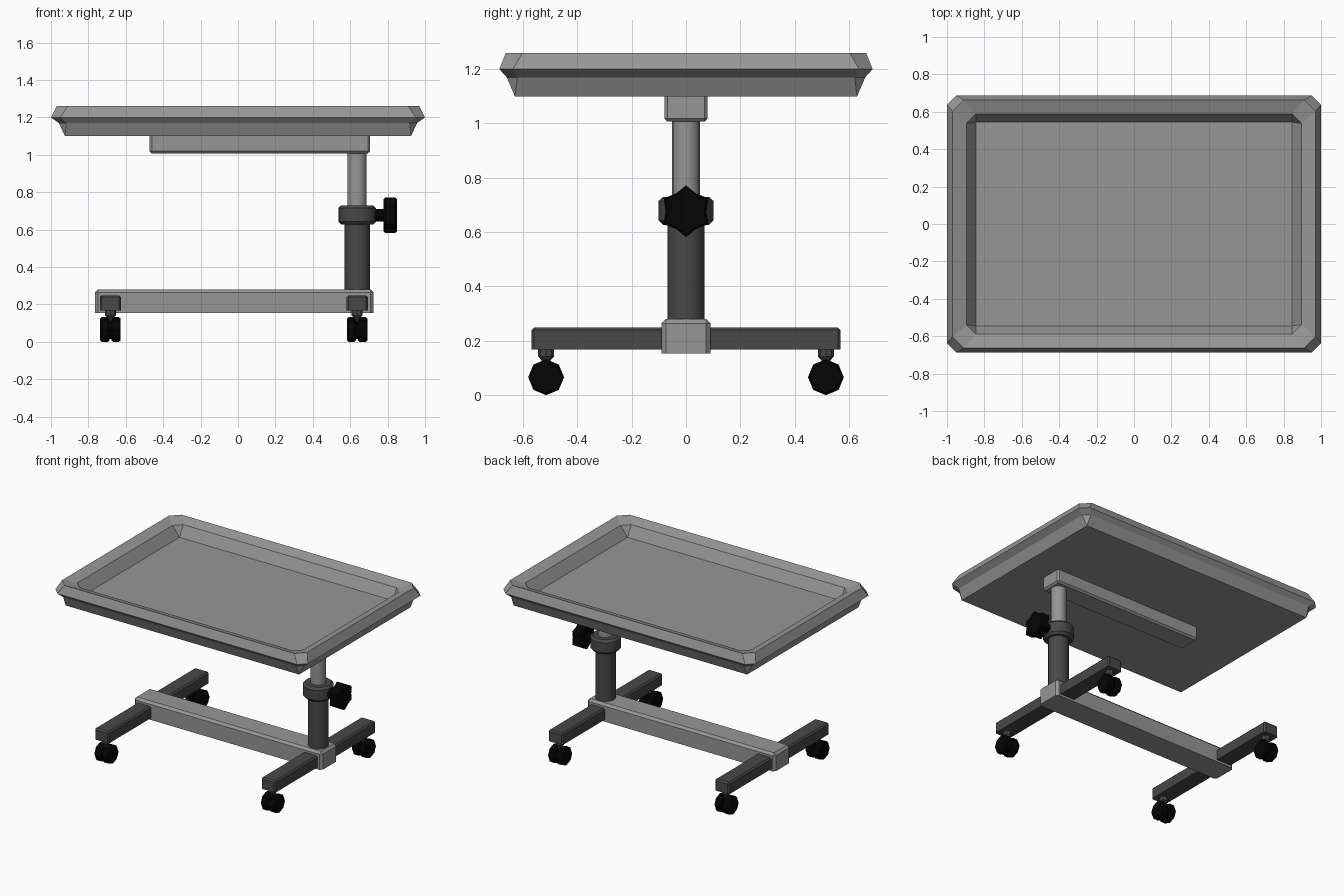
import bpy, bmesh, math
from mathutils import Matrix

if "Cube" in bpy.data.objects:
    bpy.data.objects.remove(bpy.data.objects["Cube"])


def material(name, c):
    m = bpy.data.materials.new(name)
    m.diffuse_color = (*c, 1)
    m.use_nodes = True
    m.node_tree.nodes["Principled BSDF"].inputs["Base Color"].default_value = m.diffuse_color
    return m


LIGHT = material("light grey metal", (0.305, 0.305, 0.305))
DARK = material("dark grey metal", (0.065, 0.065, 0.065))
BLACK = material("black plastic", (0.0015, 0.0015, 0.0015))


def finish(bm, name, mat, smooth=False):
    bmesh.ops.recalc_face_normals(bm, faces=bm.faces)
    me = bpy.data.meshes.new(name)
    bm.to_mesh(me)
    bm.free()
    me.materials.append(mat)
    ob = bpy.data.objects.new(name, me)
    bpy.context.collection.objects.link(ob)
    if smooth:
        bpy.context.view_layer.objects.active = ob
        ob.select_set(True)
        bpy.ops.object.shade_smooth_by_angle(angle=math.radians(35))
        ob.select_set(False)
    return ob


def loft(name, rings, mat, smooth=False):
    """Skin a list of closed rings and cap both ends."""
    bm = bmesh.new()
    vs = [[bm.verts.new(p) for p in r] for r in rings]
    n = len(vs[0])
    for a, b in zip(vs, vs[1:]):
        for i in range(n):
            j = (i + 1) % n
            bm.faces.new((a[i], a[j], b[j], b[i]))
    bm.faces.new(vs[0])
    bm.faces.new(vs[-1])
    bmesh.ops.remove_doubles(bm, verts=bm.verts, dist=0.0005)
    return finish(bm, name, mat, smooth)


def box(name, x, y, z, mat, bevel=0.0, side=1):
    """Box with bevelled top (side=1) or bottom (side=-1) and upright edges."""
    bm = bmesh.new()
    size = [b - a for a, b in (x, y, z)]
    mid = [(a + b) / 2 for a, b in (x, y, z)]
    bmesh.ops.create_cube(bm, size=1, matrix=Matrix.Translation(mid) @ Matrix.Diagonal((*size, 1)))
    if bevel:
        es = [e for e in bm.edges if any((v.co.z - mid[2]) * side > 0 for v in e.verts)]
        bmesh.ops.bevel(bm, geom=es, offset=bevel, segments=1, affect='EDGES')
    return finish(bm, name, mat)


def turned(name, prof, mat, centre, sides, axis='Z', smooth=False, star=1.0):
    """Revolve (radius, distance) points; star < 1 pulls every second vertex in."""
    cx, cy, cz = centre
    rings = []
    for r, d in prof:
        ring = []
        for i in range(sides):
            a = 2 * math.pi * i / sides
            q = r * (star if i % 2 else 1)
            u, v = q * math.sin(a), q * math.cos(a)
            ring.append((cx + u, cy + v, cz + d) if axis == 'Z' else (cx + d, cy + u, cz + v))
        rings.append(ring)
    return loft(name, rings, mat, smooth)


# Tray: chamfered rectangles from the underside, round the rim, to the floor
def chamfered(hx, hy, c, z):
    return [(hx, -hy + c, z), (hx, hy - c, z), (hx - c, hy, z), (-hx + c, hy, z),
            (-hx, hy - c, z), (-hx, -hy + c, z), (-hx + c, -hy, z), (hx - c, -hy, z)]


loft("tray", [chamfered(*r) for r in (
    (0.925, 0.63, 0.0, 1.10), (0.958, 0.66, 0.04, 1.17), (1.0, 0.687, 0.05, 1.20),
    (0.97, 0.663, 0.06, 1.26), (0.895, 0.588, 0.05, 1.235), (0.845, 0.545, 0.0, 1.16))], LIGHT)

# Support rail under the tray, and base beam
box("tray_rail", (-0.472, 0.707), (-0.08, 0.08), (1.007, 1.102), LIGHT, 0.012, -1)
box("base_beam", (-0.765, 0.725), (-0.09, 0.09), (0.153, 0.28), LIGHT, 0.016)

# Telescopic column with clamp collar
PX = 0.637
turned("inner_post", [(0.051, 0.70), (0.051, 1.02)], LIGHT, (PX, 0, 0), 16, smooth=True)
turned("outer_tube", [(0.068, 0.27), (0.068, 0.64)], DARK, (PX, 0, 0), 16, smooth=True)
turned("clamp_collar", [(0.085, 0.627), (0.101, 0.643), (0.101, 0.715), (0.085, 0.73)],
       DARK, (PX, 0, 0), 16, smooth=True)

# Clamp knob
turned("knob_shaft", [(0.034, 0.72), (0.034, 0.79)], BLACK, (0, 0, 0.677), 10, 'X')
turned("knob", [(0.085, 0.778), (0.095, 0.788), (0.095, 0.84), (0.085, 0.85)],
       BLACK, (0, 0, 0.677), 12, 'X', star=0.79)

# Cross legs with twin-wheel casters
for side, x in (("left", -0.682), ("right", PX)):
    box(f"{side}_cross_leg", (x - 0.057, x + 0.057), (-0.569, 0.569), (0.168, 0.249), DARK, 0.01)
    for end, y in (("front", -0.515), ("back", 0.515)):
        tag = f"{side}_{end}"
        turned(f"{tag}_caster_stem", [(0.016, 0.06), (0.016, 0.128), (0.029, 0.142), (0.029, 0.175)],
               DARK, (x, y, 0), 8)
        turned(f"{tag}_caster_axle", [(0.05, -0.03), (0.05, 0.03)], BLACK, (x, y, 0.066), 8, 'X')
        for s, lab in ((-1, "inner"), (1, "outer")):
            turned(f"{tag}_{lab}_wheel",
                   [(0.058, -0.025), (0.066, -0.016), (0.066, 0.016), (0.058, 0.025)],
                   BLACK, (x + s * 0.03, y, 0.066), 8, 'X')
